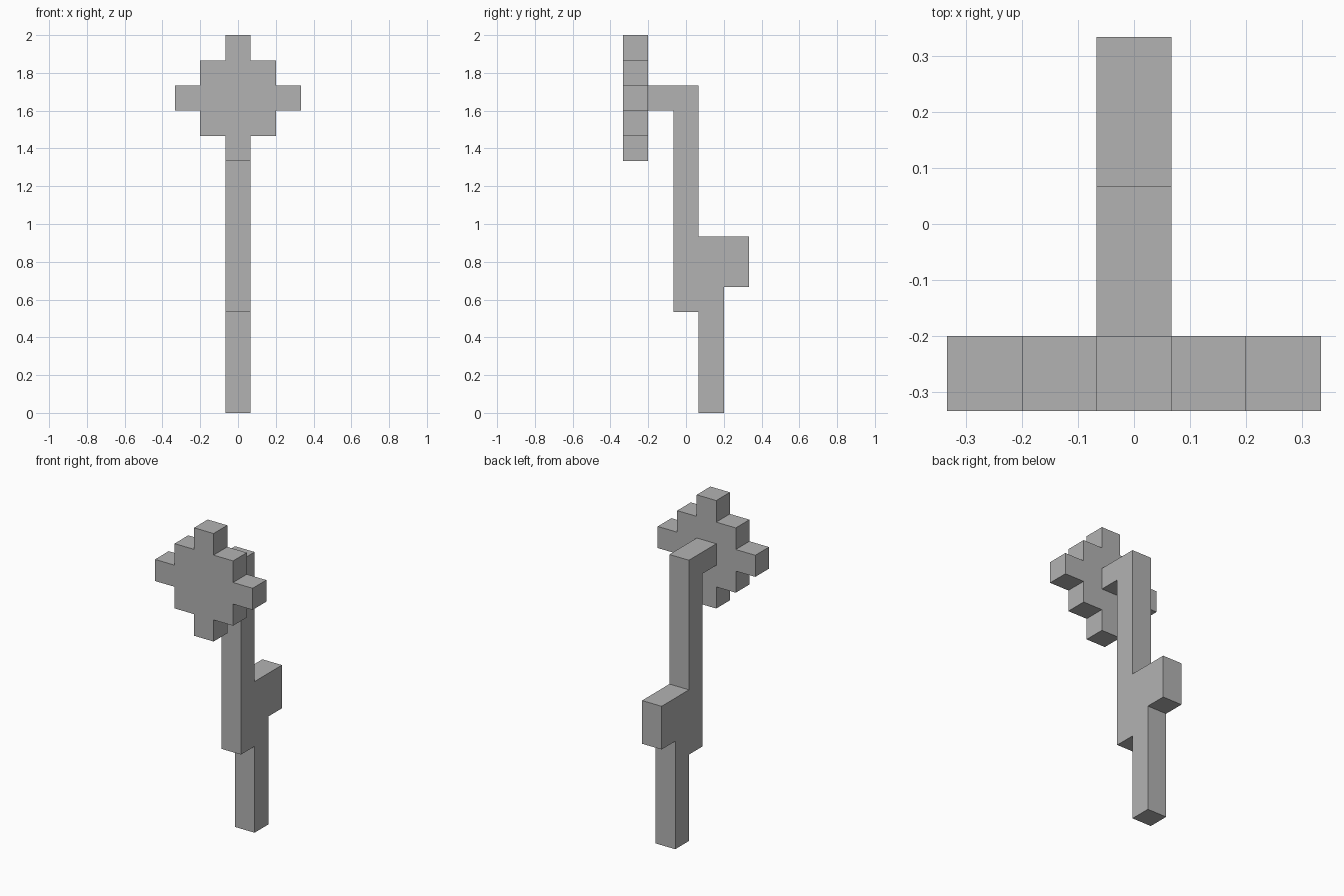
import bpy
import bmesh
from mathutils import Vector

cube = bpy.data.objects.get("Cube")
if cube:
    bpy.data.objects.remove(cube, do_unlink=True)

U = 2 / 15  # one block

grey = bpy.data.materials.new("plain_grey")
grey.use_nodes = True
color = (0.45, 0.45, 0.45, 1)
grey.diffuse_color = color
grey.node_tree.nodes["Principled BSDF"].inputs["Base Color"].default_value = color


def prism(name, points, depth):
    """Extrude a closed outline of 3D points (in blocks) along depth."""
    bm = bmesh.new()
    face = bm.faces.new([bm.verts.new(Vector(p) * U) for p in points])
    new = bmesh.ops.extrude_face_region(bm, geom=[face])["geom"]
    moved = [v for v in new if isinstance(v, bmesh.types.BMVert)]
    bmesh.ops.translate(bm, verts=moved, vec=Vector(depth) * U)
    bmesh.ops.recalc_face_normals(bm, faces=bm.faces[:])
    mesh = bpy.data.meshes.new(name)
    bm.to_mesh(mesh)
    bm.free()
    mesh.materials.append(grey)
    obj = bpy.data.objects.new(name, mesh)
    bpy.context.collection.objects.link(obj)
    return obj


# Flower head: stepped diamond, right half outline mirrored to the left
half = []
for row, width in enumerate((1, 3, 5, 3, 1)):
    half += [(width / 2, 10 + row), (width / 2, 11 + row)]
outline = half + [(-x, z) for x, z in reversed(half)]
prism("flower_head", [(x, -2.5, z) for x, z in outline], (0, 1, 0))

# Stem: root, side leaf, upright and the arm holding the head
stem = [(0.5, 0), (1.5, 0), (1.5, 5), (2.5, 5), (2.5, 7), (0.5, 7), (0.5, 13),
        (-1.5, 13), (-1.5, 12), (-0.5, 12), (-0.5, 4), (0.5, 4)]
prism("stem_and_leaf", [(-0.5, y, z) for y, z in stem], (1, 0, 0))
